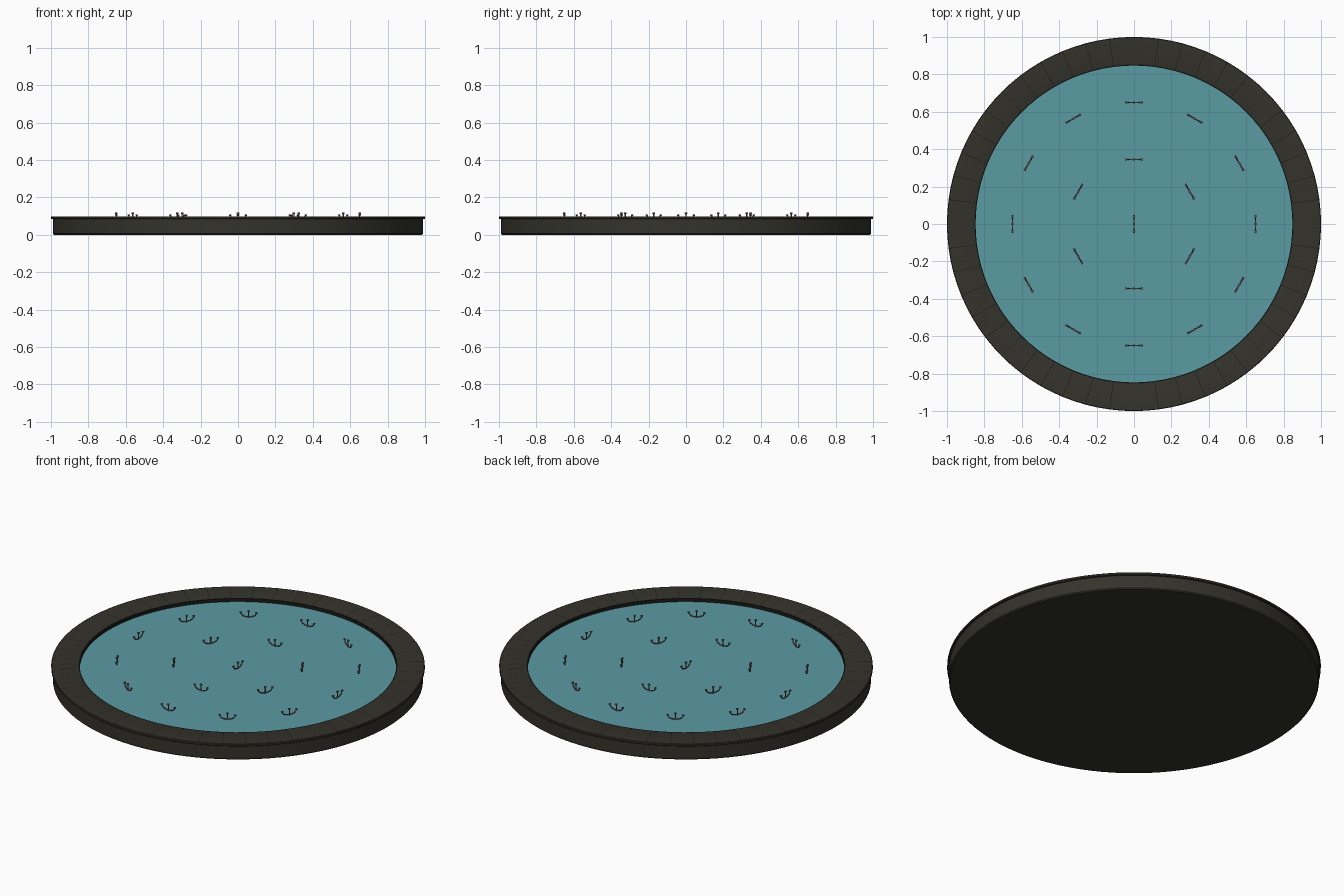
import bpy, bmesh, math
from mathutils import Vector, Matrix

if "Cube" in bpy.data.objects:
    bpy.data.objects.remove(bpy.data.objects["Cube"])

SEG = 96
WATER_Z = 0.078


def material(name, rgb):
    m = bpy.data.materials.new(name)
    m.diffuse_color = (*rgb, 1)
    m.use_nodes = True
    m.node_tree.nodes["Principled BSDF"].inputs["Base Color"].default_value = m.diffuse_color
    return m


STONE = material("dark stone", (0.034, 0.032, 0.024))
JOINT = material("black joint", (0.010, 0.010, 0.008))
WATER = material("pool water", (0.105, 0.325, 0.370))
COPPER = material("dull copper", (0.19, 0.115, 0.10))


def finish(name, bm, mat, smooth=True):
    bmesh.ops.recalc_face_normals(bm, faces=bm.faces)
    me = bpy.data.meshes.new(name)
    bm.to_mesh(me)
    bm.free()
    me.materials.append(mat)
    ob = bpy.data.objects.new(name, me)
    bpy.context.collection.objects.link(ob)
    if smooth:
        bpy.context.view_layer.objects.active = ob
        ob.select_set(True)
        bpy.ops.object.shade_smooth_by_angle(angle=math.radians(35))
        ob.select_set(False)
    return ob


def lathe(name, profile, mat, closed=False, cap=False):
    """Spin (radius, z) points round the z axis."""
    bm = bmesh.new()
    rings = [[bm.verts.new((r * math.cos(2 * math.pi * i / SEG),
                            r * math.sin(2 * math.pi * i / SEG), z))
              for i in range(SEG)] for r, z in profile]
    pairs = list(zip(rings, rings[1:]))
    if closed:
        pairs.append((rings[-1], rings[0]))
    for a, b in pairs:
        for i in range(SEG):
            j = (i + 1) % SEG
            bm.faces.new((a[i], a[j], b[j], b[i]))
    if cap:
        bm.faces.new(rings[0])
    return finish(name, bm, mat)


def tube(bm, path, sides=8):
    """Round tube along (x, z, radius) points in the xz plane, capped."""
    rings = []
    for k, (x, z, r) in enumerate(path):
        p, q = path[max(k - 1, 0)], path[min(k + 1, len(path) - 1)]
        t = Vector((q[0] - p[0], 0, q[1] - p[1])).normalized()
        n = Vector((t.z, 0, -t.x))
        rings.append([bm.verts.new(Vector((x, 0, z))
                      + n * r * math.cos(2 * math.pi * i / sides)
                      + Vector((0, r * math.sin(2 * math.pi * i / sides), 0)))
                      for i in range(sides)])
    for a, b in zip(rings, rings[1:]):
        for i in range(sides):
            j = (i + 1) % sides
            bm.faces.new((a[i], a[j], b[j], b[i]))
    bm.faces.new(rings[0])
    bm.faces.new(rings[-1])


# Basin wall with closed underside
lathe("basin_wall", [(0.984, 0), (0.99, 0.006), (0.99, 0.083)], STONE, cap=True)

# Overhanging coping ring
lathe("coping_rim", [(0.853, 0.084), (0.853, 0.097), (0.856, 0.098), (0.997, 0.098),
                     (1.0, 0.095), (1.0, 0.086), (0.997, 0.083), (0.985, 0.083)],
      STONE, closed=True)

# Dark inner lining between coping and water
lathe("inner_lining", [(0.854, 0.0965), (0.847, 0.0965), (0.847, 0.07)], JOINT)

# Water surface
lathe("water_surface", [(0.85, WATER_Z)], WATER, cap=True)

# Radial joints between coping stones
bm = bmesh.new()
for k in range(48):
    if k % 12 == 0:
        continue
    rot = Matrix.Rotation(2 * math.pi * k / 48, 3, 'Z')
    bm.faces.new([bm.verts.new(rot @ Vector(c)) for c in
                  ((0.856, -0.0015, 0.0984), (0.997, -0.0015, 0.0984),
                   (0.997, 0.0015, 0.0984), (0.856, 0.0015, 0.0984))])
finish("coping_joints", bm, JOINT, smooth=False)

# Three-jet fountain nozzle, shared by all positions
bm = bmesh.new()
tube(bm, [(0, WATER_Z - 0.004, 0.004), (0, WATER_Z + 0.006, 0.003),
          (0, 0.108, 0.003), (0, 0.113, 0.007), (0, 0.118, 0.007)])
for s in (-1, 1):
    tube(bm, [(0, 0.081, 0.003), (s * 0.016, 0.083, 0.003), (s * 0.030, 0.088, 0.003),
              (s * 0.038, 0.095, 0.003), (s * 0.041, 0.100, 0.003),
              (s * 0.042, 0.104, 0.007), (s * 0.042, 0.108, 0.007)])
nozzle = finish("fountain_nozzle", bm, COPPER)
nozzle.rotation_euler.z = math.pi / 2

# Two rings of nozzles, each set along the tangent
for radius, count, start in ((0.65, 12, 0), (0.345, 6, math.pi / 6)):
    for k in range(count):
        a = start + 2 * math.pi * k / count
        ob = bpy.data.objects.new("fountain_nozzle", nozzle.data)
        ob.location = (radius * math.cos(a), radius * math.sin(a), 0)
        ob.rotation_euler.z = a + math.pi / 2
        bpy.context.collection.objects.link(ob)
